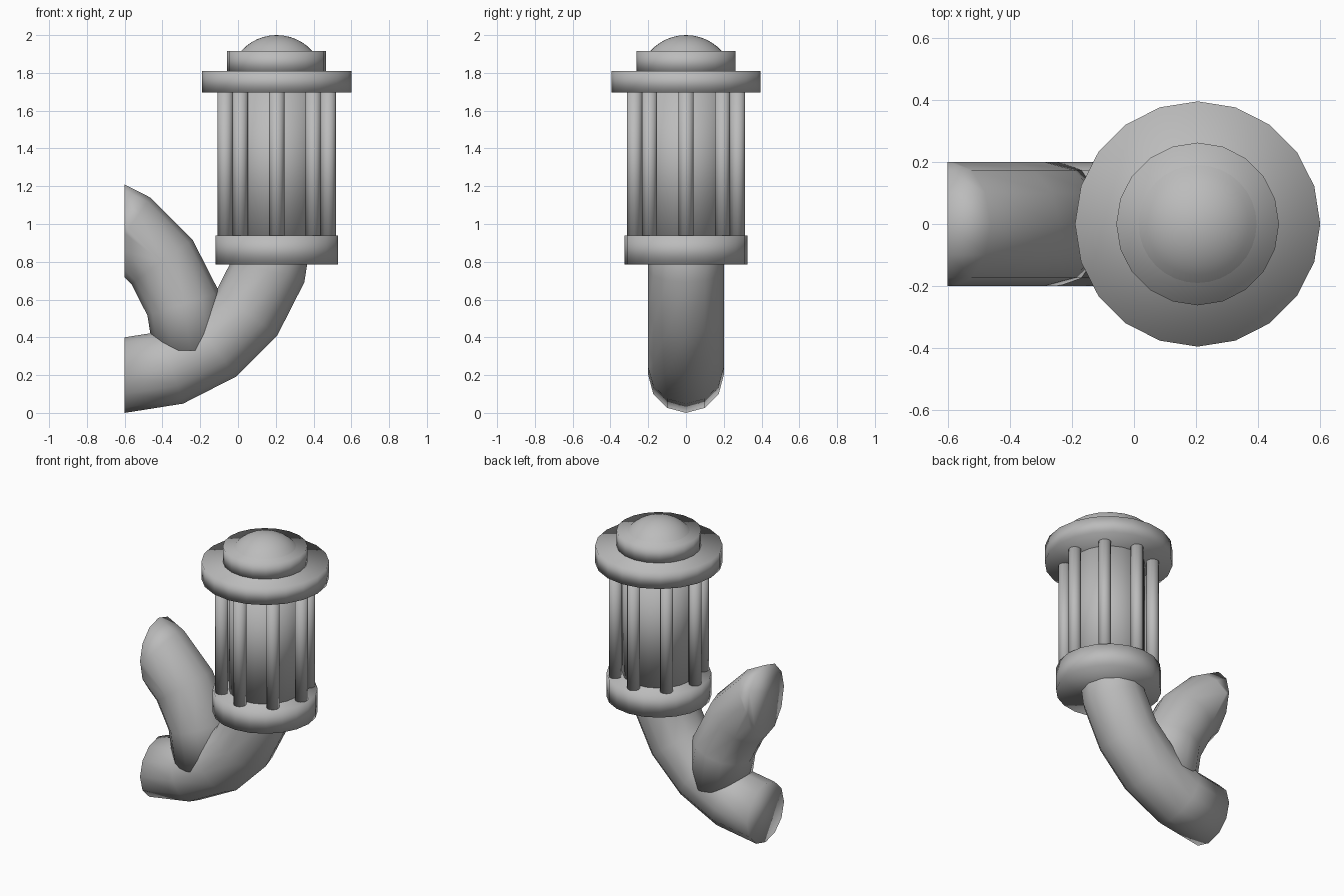
import bpy, bmesh, math

if "Cube" in bpy.data.objects:
    bpy.data.objects.remove(bpy.data.objects["Cube"])

# One plain colour for the whole model
grey = bpy.data.materials.new("plain_grey")
grey.diffuse_color = (0.5, 0.5, 0.5, 1)
grey.use_nodes = True
grey.node_tree.nodes["Principled BSDF"].inputs["Base Color"].default_value = grey.diffuse_color

CX = 0.205  # axis of the lantern


def finish(name, bm):
    bmesh.ops.recalc_face_normals(bm, faces=bm.faces)
    for f in bm.faces:
        f.smooth = True
    me = bpy.data.meshes.new(name)
    bm.to_mesh(me)
    bm.free()
    me.materials.append(grey)
    ob = bpy.data.objects.new(name, me)
    bpy.context.collection.objects.link(ob)
    return ob


def cylinder(name, x, y, r, z0, z1, sides):
    bm = bmesh.new()
    rings = []
    for z in (z0, z1):
        rings.append([bm.verts.new((x + r * math.cos(2 * math.pi * i / sides),
                                    y + r * math.sin(2 * math.pi * i / sides), z))
                      for i in range(sides)])
    for i in range(sides):
        j = (i + 1) % sides
        bm.faces.new((rings[0][i], rings[0][j], rings[1][j], rings[1][i]))
    bm.faces.new(rings[0])
    bm.faces.new(rings[1])
    return finish(name, bm)


def bent_pipe(name, cx, cz, start, clip_x=None, bend=0.8, r=0.2, steps=5, sides=12):
    """Quarter bend in the xz plane around (cx, cz), from the start angle."""
    bm = bmesh.new()
    rings = []
    for s in range(steps + 1):
        a = math.radians(start + 90 * s / steps)
        ring = []
        for i in range(sides):
            t = 2 * math.pi * i / sides
            d = bend + r * math.cos(t)
            ring.append(bm.verts.new((cx + d * math.cos(a), r * math.sin(t),
                                      cz + d * math.sin(a))))
        rings.append(ring)
    for a, b in zip(rings, rings[1:]):
        for i in range(sides):
            j = (i + 1) % sides
            bm.faces.new((a[i], a[j], b[j], b[i]))
    bm.faces.new(rings[0])
    bm.faces.new(rings[-1])
    if clip_x is not None:
        bmesh.ops.bisect_plane(bm, geom=bm.verts[:] + bm.edges[:] + bm.faces[:],
                               plane_co=(clip_x, 0, 0), plane_no=(-1, 0, 0),
                               clear_outer=True)
        bmesh.ops.holes_fill(bm, edges=[e for e in bm.edges if e.is_boundary], sides=0)
    return finish(name, bm)


# Bent support pipe and the branch cut off flush with its end
bent_pipe("main_pipe", -0.6, 1.0, -90)
bent_pipe("branch_pipe", -1.05, 0.33, 0, clip_x=-0.6)

# Lantern body
cylinder("base_collar", CX, 0, 0.325, 0.785, 0.94, 20)
cylinder("inner_core", CX, 0, 0.225, 0.90, 1.72, 20)
cylinder("top_flange", CX, 0, 0.395, 1.695, 1.81, 20)
cylinder("cap_ring", CX, 0, 0.262, 1.80, 1.915, 20)

# Ring of bars
for k in range(8):
    a = k * math.pi / 4
    cylinder("bar_%d" % (k + 1), CX + 0.273 * math.cos(a), 0.273 * math.sin(a),
             0.04, 0.92, 1.71, 12)

# Dome: a shallow slice of a sphere
bm = bmesh.new()
base, height, sides, levels = 0.19, 0.085, 32, 6
R = (base ** 2 + height ** 2) / (2 * height)
full = math.asin(base / R)
tip = bm.verts.new((CX, 0, 2.0))
prev = None
for l in range(1, levels + 1):
    p = full * l / levels
    ring = [bm.verts.new((CX + R * math.sin(p) * math.cos(2 * math.pi * i / sides),
                          R * math.sin(p) * math.sin(2 * math.pi * i / sides),
                          2.0 - R + R * math.cos(p))) for i in range(sides)]
    for i in range(sides):
        j = (i + 1) % sides
        if prev is None:
            bm.faces.new((tip, ring[i], ring[j]))
        else:
            bm.faces.new((prev[i], ring[i], ring[j], prev[j]))
    prev = ring
finish("dome", bm)
